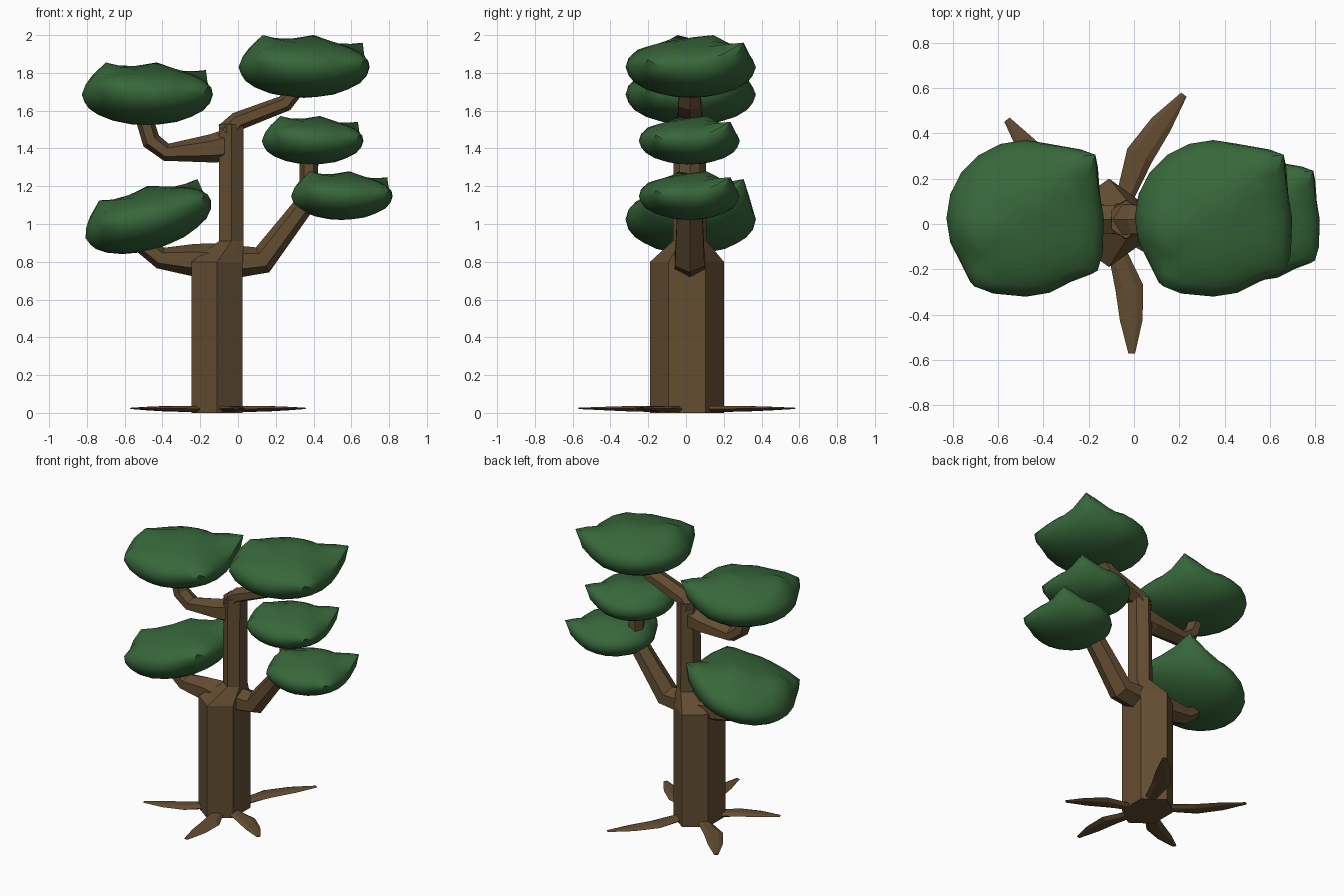
import bpy, bmesh, math
from mathutils import Vector, Matrix

cube = bpy.data.objects.get("Cube")
if cube:
    bpy.data.objects.remove(cube)


def material(name, colour):
    m = bpy.data.materials.new(name)
    m.use_nodes = True
    m.diffuse_color = (*colour, 1)
    m.node_tree.nodes["Principled BSDF"].inputs["Base Color"].default_value = (*colour, 1)
    return m


bark = material("bark_brown", (0.125, 0.074, 0.031))
leaf = material("leaf_green", (0.038, 0.135, 0.042))
X, Y, Z = Vector((1, 0, 0)), Vector((0, 1, 0)), Vector((0, 0, 1))


def finish(name, bm, mat):
    bmesh.ops.recalc_face_normals(bm, faces=bm.faces)
    mesh = bpy.data.meshes.new(name)
    bm.to_mesh(mesh)
    bm.free()
    mesh.materials.append(mat)
    obj = bpy.data.objects.new(name, mesh)
    bpy.context.collection.objects.link(obj)
    return obj


def limb(name, path, v_axis, fixed=None, phase=0.0, sides=6):
    """Loft polygon rings (point, half width, half depth along v_axis)."""
    bm = bmesh.new()
    pts = [Vector(p[0]) for p in path]
    rings = []
    for i, (_, a, b) in enumerate(path):
        before = (pts[i] - pts[max(i - 1, 0)]).normalized()
        after = (pts[min(i + 1, len(pts) - 1)] - pts[i]).normalized()
        u_axis = fixed or v_axis.cross(before + after).normalized()
        angles = [phase + math.tau * k / sides for k in range(sides)]
        rings.append([bm.verts.new(pts[i] + u_axis * a * math.cos(t) + v_axis * b * math.sin(t))
                      for t in angles])
    for r, s in zip(rings, rings[1:]):
        for k in range(sides):
            n = (k + 1) % sides
            bm.faces.new((r[k], r[n], s[n], s[k]))
    bm.faces.new(rings[0])
    bm.faces.new(rings[-1])
    return finish(name, bm, bark)


# Trunk: thick hexagonal column narrowing to a slim upper stem
limb("trunk", [((-.11, .005, 0), .156, .195), ((-.11, .005, .8), .156, .195),
               ((-.035, .02, .91), .075, .09), ((-.035, .02, 1.53), .075, .085)],
     Y, fixed=X, phase=math.pi / 6)

# Branches
limb("lower_right_branch", [((-.12, .01, .79), .11, .12), ((-.24, .01, .81), .085, .09),
                            ((-.41, .01, .82), .058, .075), ((-.58, .01, .95), .045, .06)], Y)
limb("lower_left_branch", [((-.04, .02, .80), .09, .095), ((.13, .02, .81), .075, .09),
                           ((.35, .02, 1.1), .055, .075), ((.375, .02, 1.2), .05, .065),
                           ((.375, .02, 1.38), .05, .06)], Y)
limb("upper_right_branch", [((-.03, .02, 1.42), .09, .07), ((-.14, .02, 1.4), .075, .075),
                            ((-.38, .02, 1.38), .047, .065), ((-.46, .02, 1.44), .05, .06),
                            ((-.51, .02, 1.6), .045, .055)], Y)
limb("upper_left_branch", [((-.06, .02, 1.48), .06, .08), ((.0, .02, 1.545), .05, .075),
                           ((.25, .02, 1.64), .045, .07), ((.33, .02, 1.74), .04, .06)], Y)

# Roots: flat tapering blades spreading on the ground
roots = {"back_left": (.22, .57), "front": (-.01, -.57), "back_right": (-.56, .46),
         "front_right": (-.56, -.26), "front_left": (.35, -.27)}
for name, tip in roots.items():
    start, end = Vector((-.1, 0, .02)), Vector((*tip, .024))
    way = end - start
    bend = Z.cross(way) * .06
    limb(name + "_root", [(start + way * .15, .035, .02), (start + way * .5 + bend, .062, .017),
                          (start + way * .75 + bend * .6, .05, .011), (end, .015, .004)], Z)

# Foliage: squashed balls with a few points pulled out of the crown
peaks = [(-.22, -.06, .17), (.05, .13, .17), (.31, .29, .13), (.32, -.22, .04), (-.22, -.29, .07)]


def foliage(name, centre, size=1.0, tilt=0.0):
    bm = bmesh.new()
    bmesh.ops.create_icosphere(bm, subdivisions=3, radius=1)
    for v in bm.verts:
        v.co = Vector((v.co.x * .347, v.co.y * .345 + .01, v.co.z * (.148 if v.co.z > 0 else .162)))
    for p in map(Vector, peaks):
        nearest = min((v for v in bm.verts if v.co.z > 0), key=lambda v: (v.co - p).length)
        pull, origin = p - nearest.co, nearest.co.copy()
        for v in bm.verts:
            v.co += pull * max(0, 1 - (v.co - origin).length / .15)
    bm.transform(Matrix.Translation(centre) @ Matrix.Rotation(tilt, 4, "Y") @ Matrix.Scale(size, 4))
    obj = finish(name, bm, leaf)
    bpy.ops.object.select_all(action="DESELECT")
    bpy.context.view_layer.objects.active = obj
    obj.select_set(True)
    bpy.ops.object.shade_smooth_by_angle(angle=math.radians(40))


foliage("top_left_foliage", (.35, .015, 1.83))
foliage("top_right_foliage", (-.48, .015, 1.685))
foliage("low_right_foliage", (-.475, .015, 1.025), tilt=-.29)
foliage("middle_left_foliage", (.395, .01, 1.44), .775)
foliage("low_left_foliage", (.55, .01, 1.147), .775)
